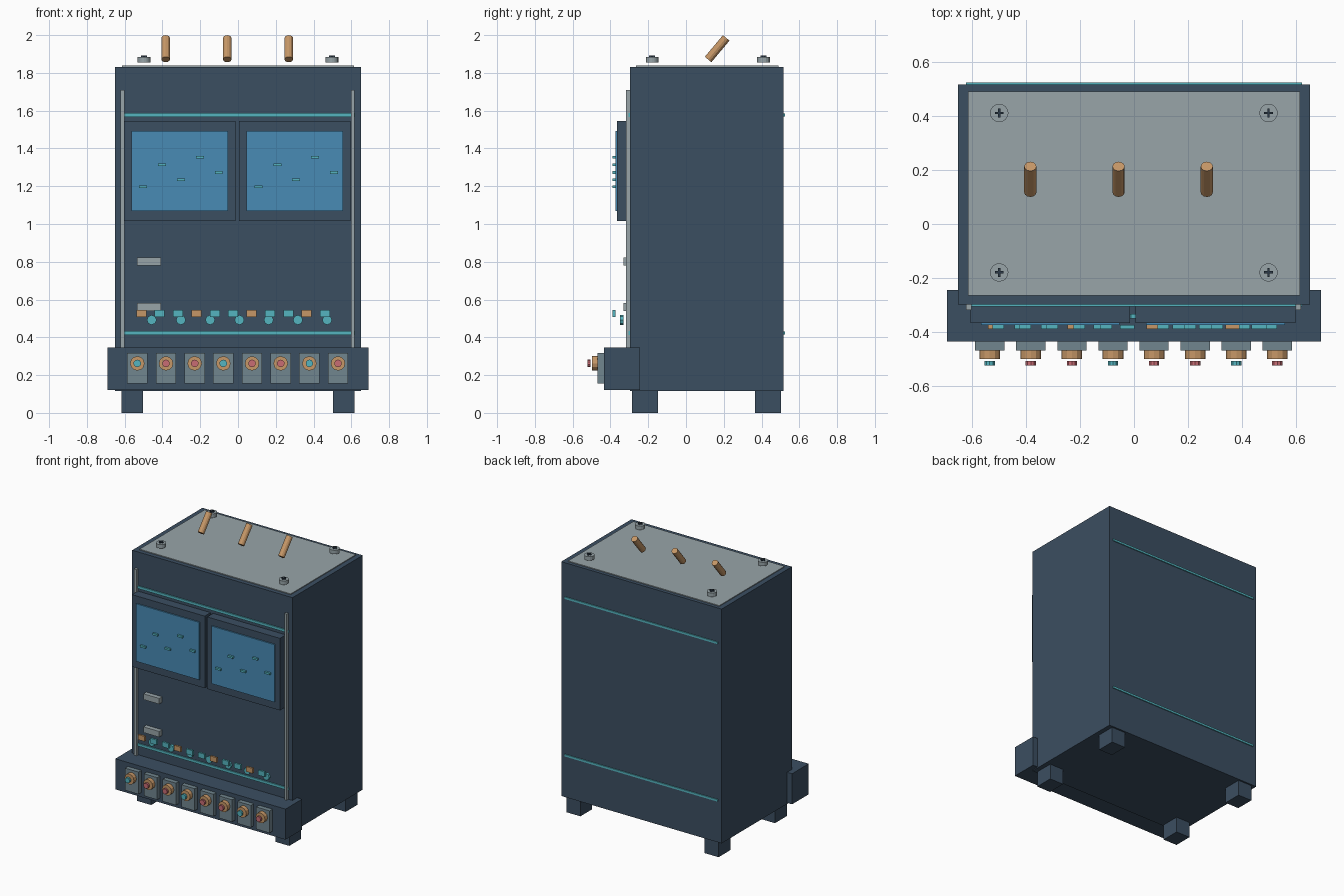
import bpy
from math import radians, pi
from mathutils import Matrix

old = bpy.data.objects.get("Cube")
if old:
    bpy.data.objects.remove(old, do_unlink=True)


def material(name, hex_code):
    def lin(i):
        c = int(hex_code[i:i + 2], 16) / 255
        return c / 12.92 if c <= 0.04045 else ((c + 0.055) / 1.055) ** 2.4
    rgba = (lin(0), lin(2), lin(4), 1)
    m = bpy.data.materials.new(name)
    m.use_nodes = True
    m.diffuse_color = rgba
    m.node_tree.nodes["Principled BSDF"].inputs["Base Color"].default_value = rgba
    return m


navy = material("navy", "3b4e61")
dark = material("dark navy", "2c3a48")
grey = material("light grey", "98a5a9")
slate = material("slate grey", "71868f")
blue = material("screen blue", "488bb5")
teal = material("teal", "55b5c0")
copper = material("copper", "c69767")
red = material("soft red", "c86c74")


def finish(name, mat):
    ob = bpy.context.object
    ob.name = ob.data.name = name
    ob.data.materials.append(mat)
    return ob


def box(name, x, y, z, mat):
    """Box from (low, high) pairs on each axis."""
    bpy.ops.mesh.primitive_cube_add(size=1)
    ob = finish(name, mat)
    mid = [(a + b) / 2 for a, b in (x, y, z)]
    size = [b - a for a, b in (x, y, z)]
    ob.data.transform(Matrix.Diagonal((*size, 1)))
    ob.location = mid
    return ob


def span(centre, width):
    return centre - width / 2, centre + width / 2


def cylinder(name, loc, radius, depth, sides, mat, tilt=0):
    """Cylinder along z, tilted about x; 90 degrees faces the front."""
    bpy.ops.mesh.primitive_cylinder_add(vertices=sides, radius=radius, depth=depth,
                                        location=loc, rotation=(radians(tilt), 0, 0))
    return finish(name, mat)


# Cabinet, top plate and feet
FRONT, BACK = -0.297, 0.516
box("cabinet", (-0.65, 0.65), (FRONT, BACK), (0.115, 1.832), navy)
box("top_plate", (-0.613, 0.613), (-0.265, 0.49), (1.82, 1.838), grey)
for side, x in (("right", -0.56), ("left", 0.56)):
    for end, y in (("front", -0.218), ("back", 0.435)):
        box(f"foot_{end}_{side}", span(x, 0.113), span(y, 0.137), (0, 0.12), navy)

# Glowing stripes on front and back
for level, z in (("lower", 0.423), ("upper", 1.577)):
    box(f"front_stripe_{level}", (-0.62, 0.62), (FRONT - 0.008, FRONT + 0.01), span(z, 0.019), teal)
    box(f"back_stripe_{level}", (-0.62, 0.62), (BACK - 0.01, BACK + 0.007), span(z, 0.015), teal)

# Vertical front rails
for side, x in (("right", -0.611), ("left", 0.607)):
    box(f"rail_{side}", span(x, 0.02), (FRONT - 0.02, FRONT + 0.01), (0.28, 1.71), grey)

# Monitors with small readout marks
for side, x in (("right", -0.309), ("left", 0.301)):
    box(f"monitor_frame_{side}", span(x, 0.59), (-0.365, FRONT + 0.01), (1.017, 1.545), navy)
    box(f"screen_{side}", span(x, 0.512), (-0.374, -0.36), (1.07, 1.492), blue)
    for i, z in enumerate((1.197, 1.313, 1.234, 1.353, 1.273)):
        box(f"readout_{side}_{i}", span(x + 0.007 + (i - 2) * 0.1, 0.042),
            (-0.388, -0.373), span(z, 0.014), teal)

# Label plates
for level, z in (("lower", 0.56), ("upper", 0.802)):
    box(f"label_plate_{level}", span(-0.472, 0.127), (-0.33, FRONT + 0.005), span(z, 0.042), grey)

# Row of small keys above a row of round indicators
for i in range(11):
    box(f"key_{i}", span(-0.512 + i * 0.0973, 0.053), (-0.388, -0.374),
        span(0.527, 0.037), teal if i % 3 else copper)
for i in range(7):
    cylinder(f"indicator_{i}", (-0.457 + i * 0.1548, -0.341, 0.492), 0.026, 0.018, 8, teal, 90)

# Control shelf with buttons
box("control_shelf", (-0.69, 0.69), (-0.435, -0.243), (0.122, 0.346), navy)
for i in range(8):
    x = -0.533 + i * 0.1518
    box(f"button_plate_{i}", span(x, 0.108), (-0.468, -0.43), (0.155, 0.317), slate)
    cylinder(f"button_collar_{i}", (x, -0.482, 0.262), 0.038, 0.032, 12, copper, 90)
    cylinder(f"button_{i}", (x, -0.514, 0.262), 0.02, 0.016, 10, red if i % 3 else teal, 90)

# Top screws with cross slots
for side, x in (("right", -0.498), ("left", 0.497)):
    for end, y in (("front", -0.179), ("back", 0.41)):
        cylinder(f"screw_{end}_{side}", (x, y, 1.87), 0.034, 0.028, 16, grey)
        box(f"cross_bar_{end}_{side}", span(x, 0.032), span(y, 0.009), (1.88, 1.892), dark)
        box(f"cross_stem_{end}_{side}", span(x, 0.009), span(y, 0.032), (1.88, 1.8915), dark)

# Slanted rods over the top
for i in range(3):
    cylinder(f"rod_{i}", (-0.383 + i * 0.326, 0.165, 1.928), 0.0225, 0.149, 12, copper, -40)
